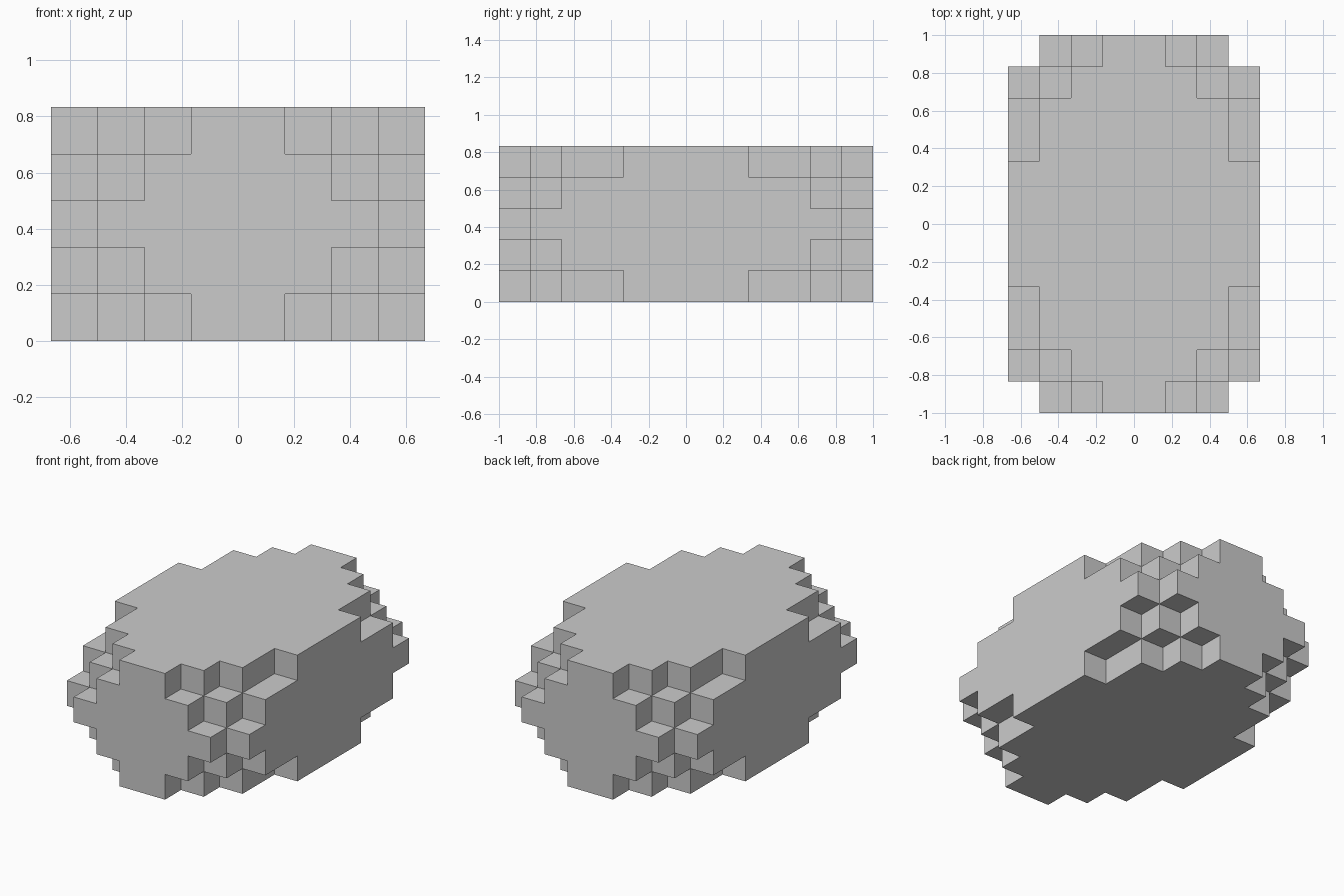
import bpy, bmesh, math
from mathutils import Vector

if "Cube" in bpy.data.objects:
    bpy.data.objects.remove(bpy.data.objects["Cube"])

S = 1 / 6                 # block size
NX, NY, NZ = 8, 12, 5     # blocks along each axis

# Per layer (outermost first): blocks cut from the ends of each outer column
CUTS = [(4, 2, 1, 0), (2, 1, 0, 0), (1, 0, 0, 0)]


def solid(c):
    """True if the block exists; every corner is stepped the same way."""
    x, y, z = c
    if not (0 <= x < NX and 0 <= y < NY and 0 <= z < NZ):
        return False
    i, j, k = min(x, NX - 1 - x), min(y, NY - 1 - y), min(z, NZ - 1 - z)
    return j >= CUTS[k][i]


# Stepped boulder: only the outer block faces
bm = bmesh.new()
for x in range(NX):
    for y in range(NY):
        for z in range(NZ):
            if not solid((x, y, z)):
                continue
            centre = Vector((x + 0.5 - NX / 2, y + 0.5 - NY / 2, z + 0.5))
            for axis in range(3):
                for sign in (-1, 1):
                    n = Vector((0, 0, 0))
                    n[axis] = sign
                    if solid((x + int(n.x), y + int(n.y), z + int(n.z))):
                        continue
                    u = Vector((0, 0, 0))
                    u[(axis + 1) % 3] = 1
                    v = n.cross(u)
                    bm.faces.new([bm.verts.new((centre + (n + a * u + b * v) / 2) * S)
                                  for a, b in ((-1, -1), (1, -1), (1, 1), (-1, 1))])

# Weld the blocks and merge coplanar faces
bmesh.ops.remove_doubles(bm, verts=bm.verts, dist=1e-4)
bmesh.ops.dissolve_limit(bm, angle_limit=math.radians(1), verts=bm.verts, edges=bm.edges)

mesh = bpy.data.meshes.new("stepped_block")
bm.to_mesh(mesh)
bm.free()

grey = bpy.data.materials.new("light grey")
grey.diffuse_color = (0.6, 0.6, 0.6, 1)
grey.use_nodes = True
grey.node_tree.nodes["Principled BSDF"].inputs["Base Color"].default_value = grey.diffuse_color
mesh.materials.append(grey)
bpy.context.collection.objects.link(bpy.data.objects.new("stepped_block", mesh))
